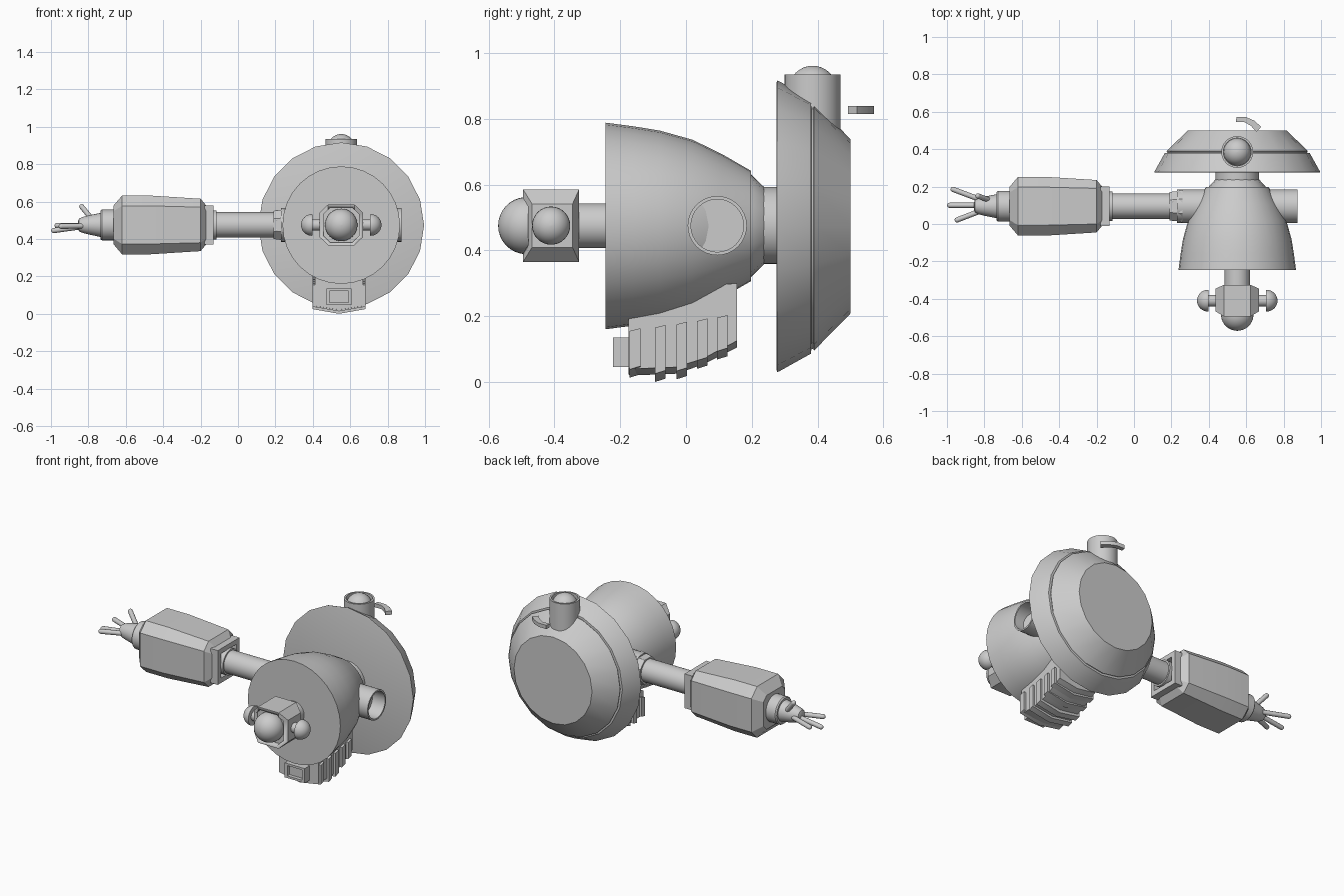
import bpy, bmesh, math
from mathutils import Vector

if "Cube" in bpy.data.objects:
    bpy.data.objects.remove(bpy.data.objects["Cube"])

grey = bpy.data.materials.new("light grey")
grey.diffuse_color = (0.6, 0.6, 0.6, 1)
grey.use_nodes = True
grey.node_tree.nodes["Principled BSDF"].inputs["Base Color"].default_value = grey.diffuse_color
CX, CZ, AY = 0.552, 0.475, 0.095   # body axis and arm axis


def finish(name, bm, angle=35):
    bmesh.ops.remove_doubles(bm, verts=bm.verts, dist=1e-5)
    bmesh.ops.recalc_face_normals(bm, faces=bm.faces)
    me = bpy.data.meshes.new(name)
    bm.to_mesh(me)
    bm.free()
    me.materials.append(grey)
    for p in me.polygons:
        p.use_smooth = True
    me.set_sharp_from_angle(angle=math.radians(angle))
    ob = bpy.data.objects.new(name, me)
    bpy.context.collection.objects.link(ob)
    return ob


def loft(name, rings, angle=35):
    """Skin equal-length rings of points and cap both ends."""
    bm = bmesh.new()
    vs = [[bm.verts.new(p) for p in r] for r in rings]
    n = len(rings[0])
    for a, b in zip(vs, vs[1:]):
        for i in range(n):
            bm.faces.new((a[i], a[(i + 1) % n], b[(i + 1) % n], b[i]))
    bm.faces.new(vs[0])
    bm.faces.new(vs[-1])
    return finish(name, bm, angle)


def revolve(name, axis, origin, profile, sides=32, angle=35):
    """Profile of (distance along axis, radius)."""
    d = Vector(axis).normalized()
    u = Vector((0, 0, 1)) if abs(d.z) < 0.9 else Vector((1, 0, 0))
    u = (u - d * u.dot(d)).normalized()
    w = d.cross(u)
    o = Vector(origin)
    rings = []
    for t, r in profile:
        r = max(r, 0.0005)
        rings.append([o + d * t + (u * math.cos(k) + w * math.sin(k)) * r
                      for k in (2 * math.pi * i / sides for i in range(sides))])
    return loft(name, rings, angle)


def dome(t0, r, start=0, steps=8):
    """Profile of a ball arc, from the start angle to the pole."""
    out = []
    for i in range(steps + 1):
        a = math.radians(start + (90 - start) * i / steps)
        out.append((t0 + r * math.sin(a), r * math.cos(a)))
    return out


def octagon(h, c):
    """Square outline of half size h with corners cut by c."""
    f = h - c
    return [(h, -f), (h, f), (f, h), (-f, h), (-h, f), (-h, -f), (-f, -h), (f, -h)]


def box(name, x, y, z):
    return loft(name, [[(a, y[0], z[0]), (a, y[1], z[0]), (a, y[1], z[1]), (a, y[0], z[1])]
                       for a in x])


Y, X, Z = (0, 1, 0), (1, 0, 0), (0, 0, 1)

# Large rear dish with a groove, and the bell-shaped body
revolve("rear_dish", Y, (CX, 0, 0.473),
        [(0.275, 0.436), (0.277, 0.443), (0.283, 0.441), (0.380, 0.387), (0.381, 0.374),
         (0.387, 0.372), (0.389, 0.378), (0.5, 0.265)], 20)
revolve("rear_neck", Y, (CX, 0, CZ), [(0.18, 0.117), (0.28, 0.117)])
revolve("body_shell", Y, (CX, 0, 0.474),
        [(-0.245, 0.314), (-0.16, 0.303), (-0.08, 0.29), (0.02, 0.262), (0.11, 0.218), (0.197, 0.168)])
revolve("neck_cone", Y, (CX, 0, CZ), [(0.19, 0.155), (0.2, 0.152), (0.24, 0.115)], 16)

# Cross tube with an open socket on the right
revolve("shoulder_tube", X, (0, AY, CZ),
        [(0.23, 0.09), (0.875, 0.09), (0.875, 0.08), (0.79, 0.08)])

# Head: central block with bevelled cheeks and a recessed front
rings = []
for x, y0, y1, h in ((-0.115, -0.468, -0.345, 0.066), (-0.07, -0.495, -0.325, 0.11),
                     (0.07, -0.495, -0.325, 0.11), (0.115, -0.468, -0.345, 0.066)):
    rings.append([(CX + x, y0, CZ - h), (CX + x, y1, CZ - h),
                  (CX + x, y1, CZ + h), (CX + x, y0, CZ + h)])
head = loft("head_block", rings, 20)
cutter = loft("head_recess_cutter",
              [[(CX + a, y, CZ + b) for a, b in octagon(0.094, 0.035)] for y in (-0.52, -0.465)])
cutter.hide_render = True
cutter.hide_viewport = True
mod = head.modifiers.new("recess", 'BOOLEAN')
mod.operation = 'DIFFERENCE'
mod.object = cutter
revolve("front_neck", Y, (CX, 0, CZ), [(-0.34, 0.068), (-0.23, 0.068)])
revolve("eye_ball", (0, -1, 0), (CX, -0.484, CZ), dome(0, 0.087, -80, 16))
for s, side in ((-1, "left"), (1, "right")):
    revolve(side + "_ear", (s, 0, 0), (CX, -0.41, CZ),
            [(0.09, 0.03), (0.155, 0.03), (0.155, 0.057)] + dome(0.157, 0.058))

# Ribbed pack below the body, with a shallow V underside
BX = 0.54


def keel(y, w, top, side, mid):
    return [(BX - w, y, top), (BX + w, y, top), (BX + w, y, side), (BX, y, mid), (BX - w, y, side)]


loft("belly_pack", [keel(-0.175, 0.128, 0.19, 0.042, 0.022), keel(-0.155, 0.128, 0.2, 0.04, 0.02),
                    keel(-0.03, 0.128, 0.26, 0.045, 0.025), keel(0.05, 0.128, 0.29, 0.07, 0.052),
                    keel(0.155, 0.128, 0.3, 0.125, 0.105)], 20)
for i, (y, z) in enumerate(((-0.155, 0.013), (-0.078, 0.0), (-0.013, 0.008), (0.05, 0.04), (0.11, 0.068))):
    t = 0.155 + 0.01 * i
    loft("belly_rib_%d" % (i + 1), [keel(y - 0.016, 0.142, t, z + 0.025, z),
                                  keel(y + 0.016, 0.142, t + 0.008, z + 0.035, z + 0.01)], 20)
box("vent_floor", (BX - 0.06, BX + 0.06), (-0.2, -0.17), (0.055, 0.125))
for s in (-1, 1):
    box("vent_side", (BX + s * 0.068, BX + s * 0.05), (-0.222, -0.17), (0.046, 0.135))
for z in (0.046, 0.122):
    box("vent_bar", (BX - 0.068, BX + 0.068), (-0.222, -0.17), (z, z + 0.013))

# Cup with a lens on top of the dish, and a curved hook behind
revolve("top_cup", Z, (CX, 0.385, 0),
        [(0.66, 0.085), (0.935, 0.085), (0.935, 0.074), (0.89, 0.074)])
revolve("top_lens", Z, (CX, 0.385, 0), dome(0.888, 0.073))
outer = [(0.548, 0.572), (0.6, 0.571), (0.642, 0.553), (0.68, 0.52)]
inner = [(0.545, 0.545), (0.59, 0.545), (0.625, 0.525), (0.655, 0.492)]
loft("rear_hook", [[(a[0], a[1], 0.815), (a[0], a[1], 0.838), (b[0], b[1], 0.838), (b[0], b[1], 0.815)]
                   for a, b in zip(outer, inner)])

# Upper arm with riveted flange
revolve("upper_arm", X, (0, AY, CZ), [(-0.18, 0.068), (0.25, 0.068)])
loft("arm_flange", [[(x, AY + a, CZ + b) for a, b in octagon(h, h * 0.55)]
                    for x, h in ((0.19, 0.075), (0.228, 0.08), (0.26, 0.088))], 20)
for i in range(8):
    a = math.pi * (i + 0.5) / 4
    d = Vector((0, math.cos(a), math.sin(a)))
    revolve("flange_rivet", d, Vector((0.208, AY, CZ)) + d * 0.07, dome(0, 0.014, -30, 5), 10)

# Elbow collar: a square frame of four bars around a sleeve
revolve("elbow_sleeve", X, (0, AY, CZ), [(-0.19, 0.078), (-0.115, 0.078)])
for s in (-1, 1):
    box("elbow_bar", (-0.18, -0.13), (AY - 0.105, AY + 0.105), (CZ + s * 0.075, CZ + s * 0.105))
    box("elbow_bar", (-0.18, -0.13), (AY + s * 0.075, AY + s * 0.105), (CZ - 0.105, CZ + 0.105))

# Forearm casing, wrist and palm
loft("forearm", [[(x, AY + a, CZ + b) for a, b in octagon(h, c)]
                 for x, h, c in ((-0.665, 0.104, 0.03), (-0.62, 0.157, 0.055),
                                 (-0.47, 0.157, 0.055), (-0.2, 0.14, 0.045), (-0.17, 0.104, 0.03))], 12)
revolve("wrist", X, (0, AY, CZ), [(-0.735, 0.076), (-0.728, 0.082), (-0.65, 0.082)])
revolve("palm", X, (0, AY, CZ),
        [(-0.855, 0.02), (-0.85, 0.034), (-0.83, 0.043), (-0.79, 0.053), (-0.725, 0.066)], 24)

# Fingers and thumb
fingers = [((-0.82, 0.13, 0.47), (-0.967, 0.185, 0.472)),
           ((-0.82, 0.1, 0.468), (-0.985, 0.1, 0.445)),
           ((-0.82, 0.07, 0.47), (-0.945, 0.022, 0.468)),
           ((-0.78, 0.13, 0.505), (-0.835, 0.15, 0.572))]
for i, (a, b) in enumerate(fingers):
    d = Vector(b) - Vector(a)
    revolve("thumb" if i == 3 else "finger_%d" % (i + 1), d, a,
            [(0, 0.014)] + dome(d.length, 0.014, 0, 5), 12)
